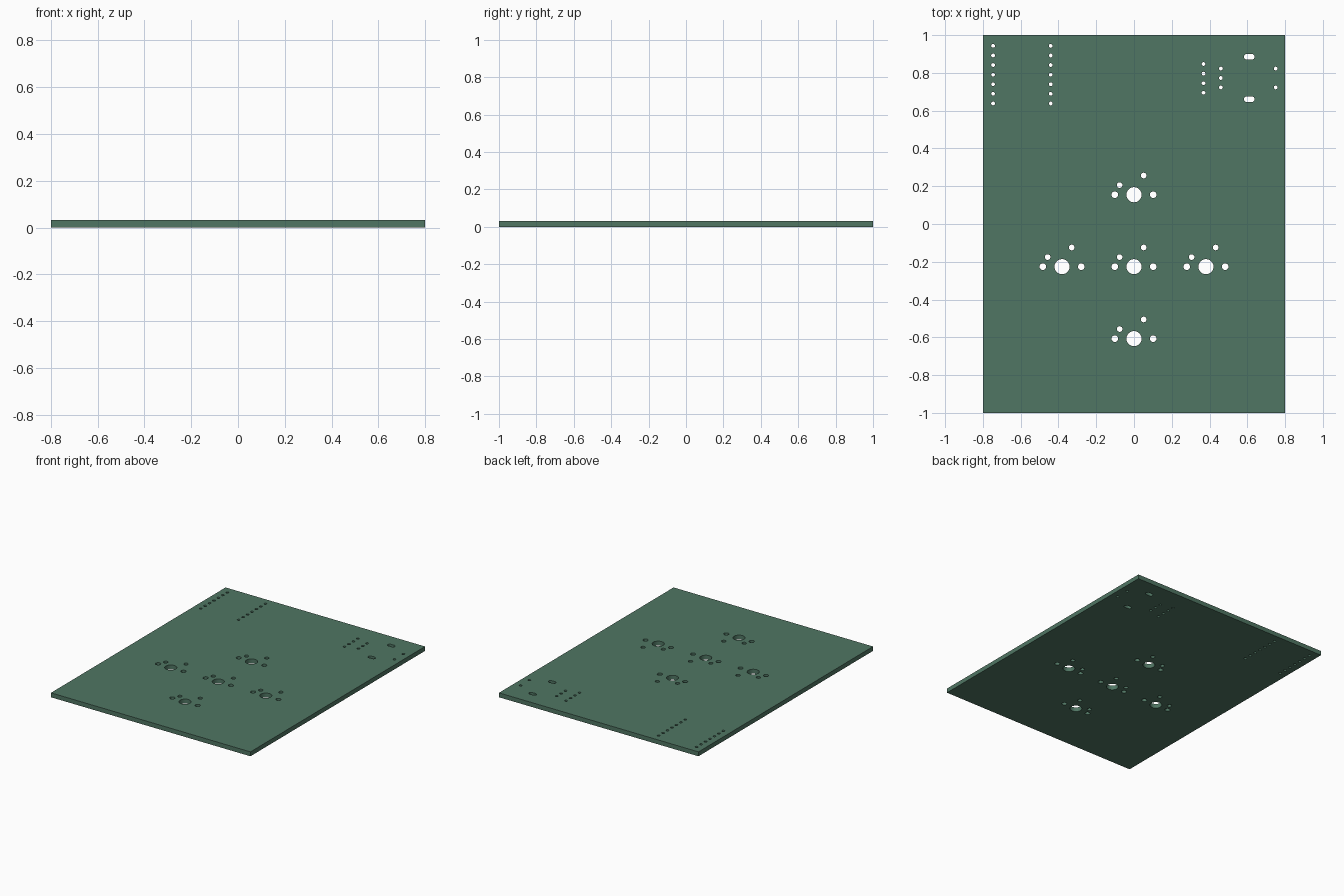
import bpy, bmesh
from math import sin, cos, pi

if "Cube" in bpy.data.objects:
    bpy.data.objects.remove(bpy.data.objects["Cube"])

THICK = 0.032
PITCH = 0.0508

curve = bpy.data.curves.new("circuit_board", 'CURVE')
curve.dimensions = '2D'
curve.fill_mode = 'BOTH'
curve.extrude = THICK / 2


def outline(points):
    s = curve.splines.new('POLY')
    s.points.add(len(points) - 1)
    for p, (x, y) in zip(s.points, points):
        p.co = (x, y, 0, 1)
    s.use_cyclic_u = True


def hole(x, y, r, stretch=0.0, n=32):
    # round hole, or a slot when stretched along x
    pts = []
    for side, start in ((1, -pi / 2), (-1, pi / 2)):
        steps = n // 2 + (1 if stretch else 0)
        for i in range(steps):
            a = start + pi * i / (n // 2)
            pts.append((x + side * stretch + r * cos(a), y + r * sin(a)))
    outline(pts)


# board edge
outline([(-0.8, -1), (0.8, -1), (0.8, 1), (-0.8, 1)])

# key switch footprints in a cross
for cx, cy in ((0, 0.155), (-0.381, -0.226), (0, -0.226), (0.381, -0.226), (0, -0.607)):
    hole(cx, cy, 0.04, n=48)
    for sx in (-1, 1):
        hole(cx + sx * 0.1016, cy, 0.0175)
    hole(cx - 0.0762, cy + 0.0508, 0.015)
    hole(cx + 0.0508, cy + 0.1016, 0.015)

# controller module: two rows of seven pins
for x in (-0.746, -0.441):
    for i in range(7):
        hole(x, 0.943 - i * PITCH, 0.01, n=24)

# display header: four pins
for i in range(4):
    hole(0.368, 0.847 - i * PITCH, 0.01, n=24)

# rotary encoder: five pins and two mounting slots
ex, ey = 0.46, 0.773
for dx, dy in ((0, 0.05), (0, 0), (0, -0.05), (0.29, 0.05), (0.29, -0.05)):
    hole(ex + dx, ey + dy, 0.01, n=24)
for s in (-1, 1):
    hole(ex + 0.15, ey + s * 0.112, 0.015, stretch=0.013)

# turn the filled outline into a welded mesh
board = bpy.data.objects.new("circuit_board", curve)
bpy.context.collection.objects.link(board)
bpy.context.view_layer.objects.active = board
board.select_set(True)
bpy.ops.object.convert(target='MESH')
board = bpy.context.object
bm = bmesh.new()
bm.from_mesh(board.data)
bmesh.ops.remove_doubles(bm, verts=bm.verts, dist=1e-5)
bmesh.ops.translate(bm, verts=bm.verts, vec=(0, 0, THICK / 2))
bmesh.ops.recalc_face_normals(bm, faces=bm.faces)
bm.to_mesh(board.data)
bm.free()
bpy.ops.object.shade_smooth_by_angle()

# green solder mask
mat = bpy.data.materials.new("board_green")
mat.diffuse_color = (0.08, 0.18, 0.125, 1)
mat.use_nodes = True
mat.node_tree.nodes["Principled BSDF"].inputs["Base Color"].default_value = mat.diffuse_color
board.data.materials.clear()
board.data.materials.append(mat)
